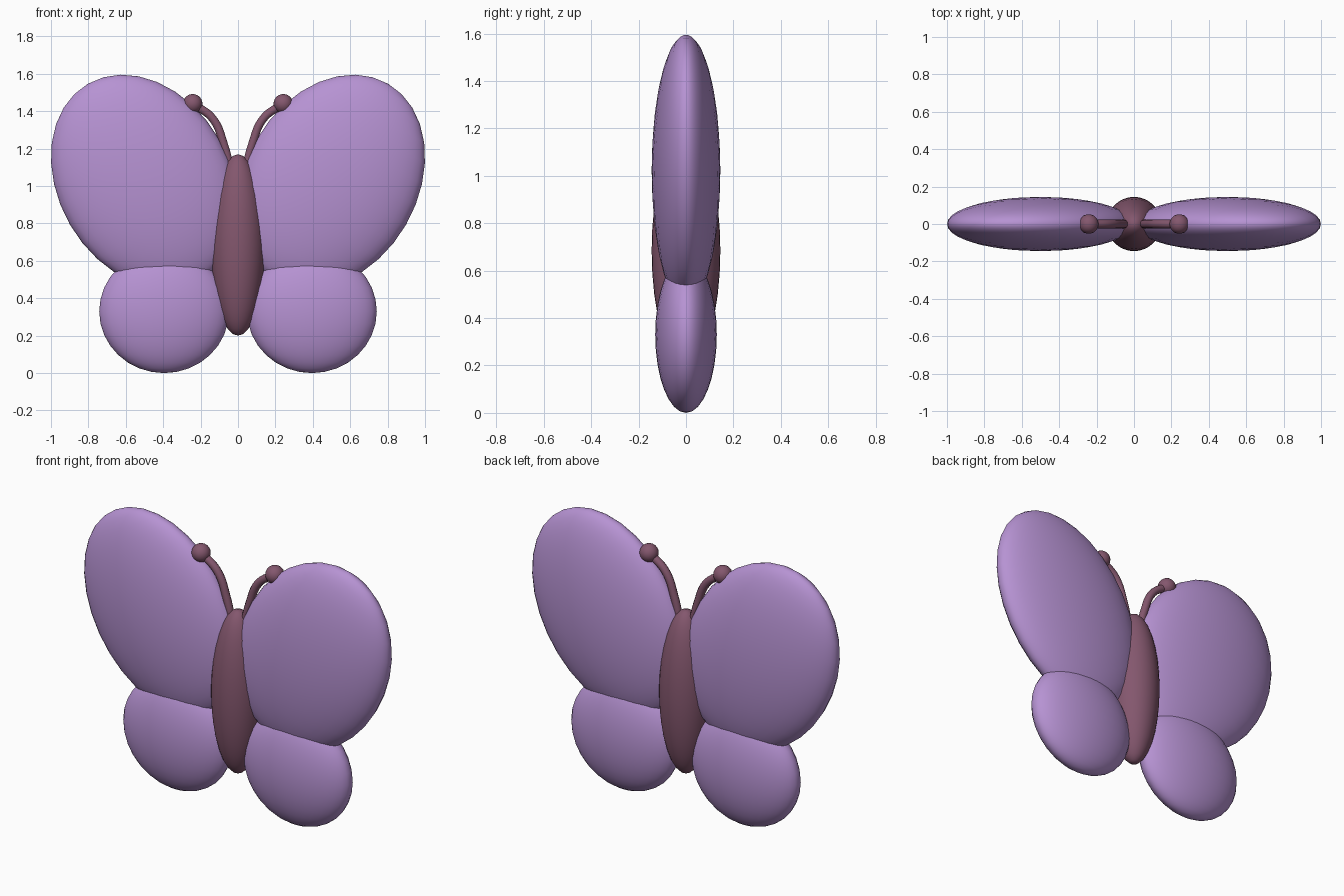
import bpy
import math

if "Cube" in bpy.data.objects:
    bpy.data.objects.remove(bpy.data.objects["Cube"])


def material(name, color):
    mat = bpy.data.materials.new(name)
    mat.diffuse_color = (*color, 1)
    mat.use_nodes = True
    mat.node_tree.nodes["Principled BSDF"].inputs["Base Color"].default_value = mat.diffuse_color
    return mat


PURPLE = material("wing_purple", (0.47, 0.29, 0.65))
PLUM = material("body_plum", (0.23, 0.095, 0.155))


def ellipsoid(name, center, radii, mat, tilt=0.0, segments=32, rings=16):
    bpy.ops.mesh.primitive_uv_sphere_add(segments=segments, ring_count=rings, radius=1,
                                         location=center, rotation=(0, tilt, 0))
    ob = bpy.context.object
    ob.name = name
    ob.scale = radii
    ob.data.materials.append(mat)
    bpy.ops.object.shade_smooth()
    return ob


def antenna(name, points, radius, mat):
    curve = bpy.data.curves.new(name, 'CURVE')
    curve.dimensions = '3D'
    curve.bevel_depth = radius
    curve.bevel_resolution = 3
    curve.resolution_u = 8
    curve.use_fill_caps = True
    spline = curve.splines.new('BEZIER')
    spline.bezier_points.add(len(points) - 1)
    for bp, (x, z) in zip(spline.bezier_points, points):
        bp.co = (x, 0, z)
        bp.handle_left_type = bp.handle_right_type = 'AUTO'
    curve.materials.append(mat)
    ob = bpy.data.objects.new(name, curve)
    bpy.context.collection.objects.link(ob)
    return ob


# Slender central body
ellipsoid("body", (0, 0, 0.685), (0.145, 0.145, 0.485), PLUM)

for side, s in (("right", 1), ("left", -1)):
    # Large upper wing leaning outward, small round lower wing
    ellipsoid(f"upper_wing_{side}", (0.5 * s, 0, 1.023), (0.46, 0.145, 0.605),
              PURPLE, tilt=s * math.radians(30))
    ellipsoid(f"lower_wing_{side}", (0.395 * s, 0, 0.33), (0.347, 0.13, 0.33), PURPLE)

    # Curved antenna with a round tip
    path = [(0.035, 1.06), (0.075, 1.22), (0.135, 1.36), (0.24, 1.44)]
    antenna(f"antenna_{side}", [(x * s, z) for x, z in path], 0.023, PLUM)
    ellipsoid(f"antenna_tip_{side}", (0.242 * s, 0, 1.44), (0.052, 0.052, 0.052),
              PLUM, segments=24, rings=12)
